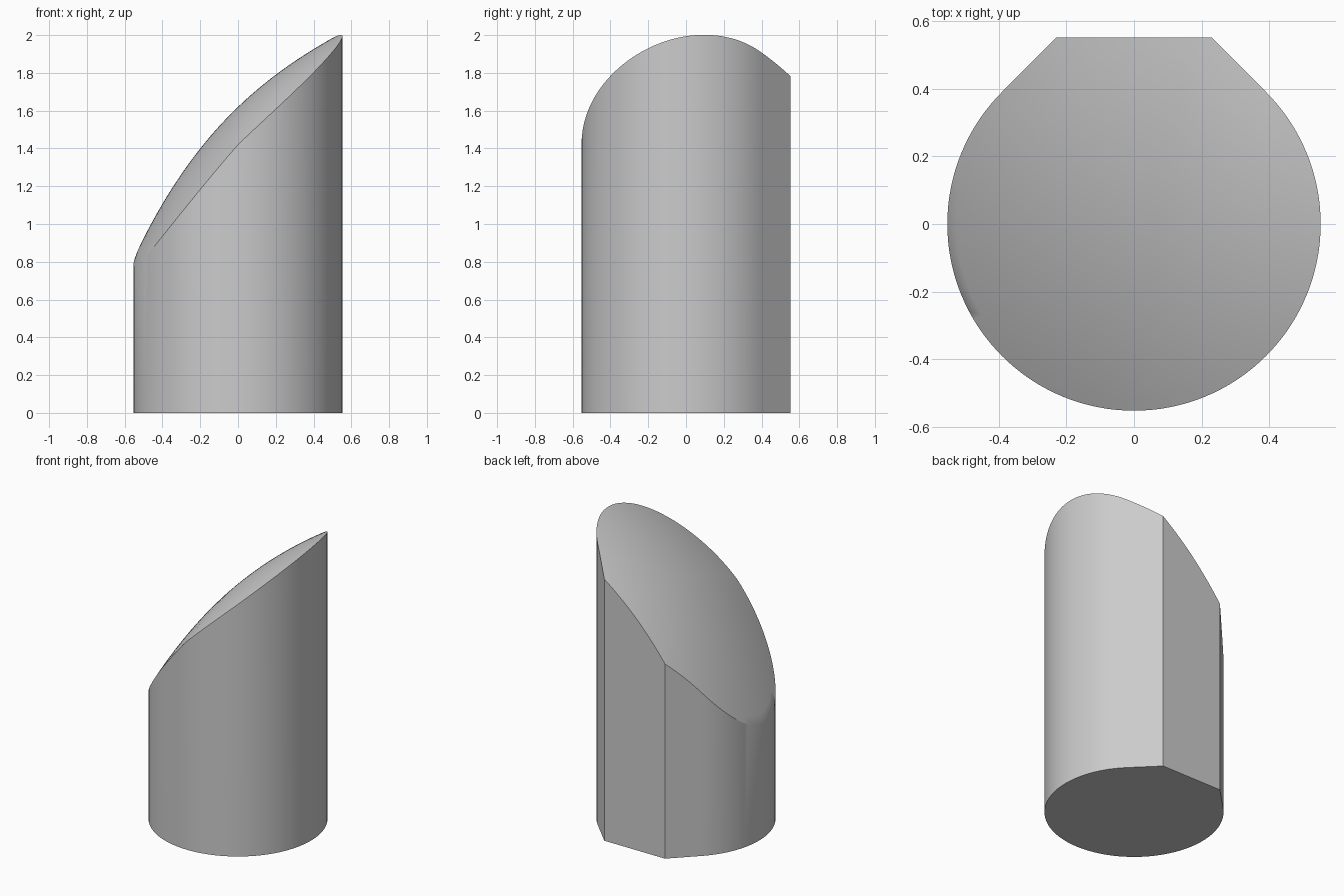
import bpy, bmesh, math

cube = bpy.data.objects.get("Cube")
if cube:
    bpy.data.objects.remove(cube, do_unlink=True)

RADIUS = 0.553
FLAT = 0.229        # half width of the back flat
SEGMENTS = 96
RINGS = 20


def top_height(x, y):
    """Slanted, gently domed top that falls away toward the front."""
    slope = 1.62 + 0.96 * x - 0.625 * x**2 + 0.4 * x**3 - 0.15 * x**4
    droop = 0.31 + 0.3 * max(0, -x)
    return slope - droop * (y - 0.25) ** 2


# Outline: a round front with tangent chamfers meeting a flat back
outline = []
start, sweep = math.radians(135), math.radians(270)
for i in range(SEGMENTS + 1):
    a = start + sweep * i / SEGMENTS
    outline.append((RADIUS * math.cos(a), RADIUS * math.sin(a)))
corners = [outline[-1], (FLAT, RADIUS), (-FLAT, RADIUS), outline[0]]
STEPS = 10
for (ax, ay), (bx, by) in zip(corners, corners[1:]):
    for s in range(1, STEPS + 1):
        t = s / STEPS
        outline.append((ax + (bx - ax) * t, ay + (by - ay) * t))
outline.pop()

bm = bmesh.new()


def bridge(lower, upper):
    n = len(lower)
    for i in range(n):
        j = (i + 1) % n
        bm.faces.new((lower[i], lower[j], upper[j], upper[i]))


# Base and wall
base = [bm.verts.new((x, y, 0)) for x, y in outline]
bm.faces.new(base)
ring = [bm.verts.new((x, y, top_height(x, y))) for x, y in outline]
bridge(base, ring)

# Domed top built from shrinking rings
for r in range(RINGS - 1, 0, -1):
    s = r / RINGS
    inner = [bm.verts.new((x * s, y * s, top_height(x * s, y * s))) for x, y in outline]
    bridge(ring, inner)
    ring = inner
centre = bm.verts.new((0, 0, top_height(0, 0)))
for i, v in enumerate(ring):
    bm.faces.new((v, ring[(i + 1) % len(ring)], centre))
bmesh.ops.recalc_face_normals(bm, faces=bm.faces)

mesh = bpy.data.meshes.new("slanted_post")
bm.to_mesh(mesh)
bm.free()
post = bpy.data.objects.new("slanted_post", mesh)
bpy.context.collection.objects.link(post)

# Plain grey material
grey = bpy.data.materials.new("plain_grey")
grey.use_nodes = True
colour = (0.6, 0.6, 0.6, 1)
grey.diffuse_color = colour
grey.node_tree.nodes["Principled BSDF"].inputs["Base Color"].default_value = colour
mesh.materials.append(grey)

bpy.context.view_layer.objects.active = post
post.select_set(True)
bpy.ops.object.shade_smooth_by_angle(angle=math.radians(30))
